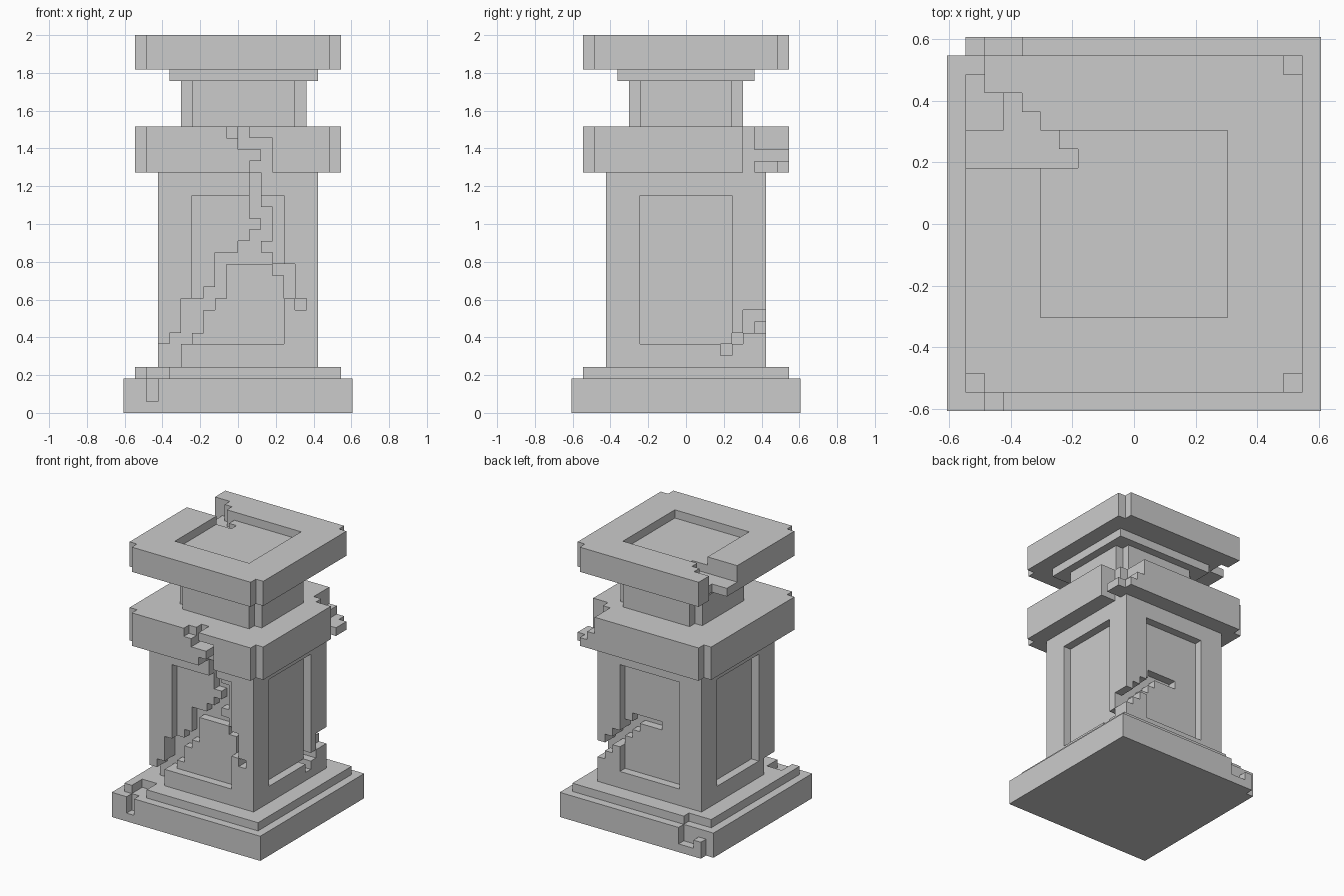
import bpy, bmesh
from itertools import product

if "Cube" in bpy.data.objects:
    bpy.data.objects.remove(bpy.data.objects["Cube"])

U = 2 / 33          # block size
parts = {}          # part name -> set of filled cells


def box(x0, x1, y0, y1, z0, z1):
    return set(product(range(x0, x1), range(y0, y1), range(z0, z1)))


def slab(h, z0, z1, notch=False, dx=0):
    """Square slab of half width h; notch trims the four corners, dx widens +x."""
    cells = box(-h, h + dx, -h, h, z0, z1)
    if notch:
        for x, y in product((-h, h + dx - 1), (-h, h - 1)):
            cells -= box(x, x + 1, y, y + 1, z0, z1)
    return cells


def cut(name, *boxes):
    for b in boxes:
        parts[name] -= box(*b)


# Stacked parts from the ground up
parts["base"] = slab(10, 0, 3)
parts["base_step"] = slab(9, 3, 4)
parts["shaft"] = slab(7, 4, 21)
parts["collar"] = slab(9, 21, 25, True)
parts["neck"] = slab(5, 25, 29, True, 1)
parts["neck_lip"] = slab(6, 29, 30, False, 1)
parts["cap"] = slab(9, 30, 33, True)

# Recessed panels on the four shaft sides and the cap top
cut("shaft", (-4, 4, -7, -6, 6, 19), (-4, 4, 6, 7, 6, 19),
    (-7, -6, -4, 4, 6, 19), (6, 7, -4, 4, 6, 19))
cut("cap", (-5, 5, -5, 5, 32, 33))

# Front crack in the shaft: x0, x1, z0, z1
for x0, x1, z0, z1 in [(1, 2, 18, 21), (1, 3, 17, 18), (2, 3, 16, 17), (1, 3, 15, 16),
                       (0, 2, 14, 15), (-2, 3, 13, 14), (3, 5, 12, 13), (4, 5, 10, 12),
                       (5, 6, 9, 10), (-2, -1, 11, 13), (-3, -1, 10, 11), (-5, -2, 9, 10),
                       (-5, -3, 7, 9), (-6, -4, 6, 7), (-7, -5, 4, 6)]:
    cut("shaft", (x0, x1, -7, -5, z0, z1))

# Front crack in the collar, step and base
cut("collar", (-1, 0, -9, -8, 24, 25), (0, 1, -9, -7, 24, 25), (0, 3, -9, -7, 23, 24),
    (2, 3, -9, -7, 22, 23), (1, 3, -9, -7, 21, 22))
cut("base_step", (-8, -6, -9, -7, 3, 4))
cut("base", (-8, -7, -10, -9, 1, 3))

# Crack around the back right edge of the shaft
cut("shaft", (5, 7, 3, 4, 5, 6), (5, 7, 4, 5, 6, 7), (5, 7, 5, 6, 7, 8), (6, 7, 6, 7, 7, 9),
    (5, 7, 5, 7, 8, 9), (4, 6, 5, 7, 9, 10), (3, 5, 5, 7, 10, 11), (2, 4, 5, 7, 11, 12),
    (-1, 3, 5, 7, 12, 13))

# Broken back right corner of the collar
cut("collar", (7, 9, 5, 9, 22, 25), (6, 9, 6, 9, 23, 25), (7, 9, 5, 6, 21, 22))

# Broken back left corner of the cap
cut("cap", (-9, -8, 5, 9, 30, 33), (-9, -3, 3, 4, 31, 33), (-9, -4, 4, 5, 31, 33),
    (-8, -5, 5, 6, 31, 33), (-8, -6, 6, 7, 31, 33), (-8, -7, 5, 7, 30, 31))

# Broken back left corner of the base
cut("base_step", (-9, -6, 8, 9, 3, 4))
cut("base", (-10, -9, 9, 10, 0, 3), (-8, -6, 9, 10, 1, 3), (-9, -8, 9, 10, 2, 3))

# Turn the exposed block sides of every part into clean flat faces
everything = set().union(*parts.values())
for name, cells in parts.items():
    bm = bmesh.new()
    verts = {}

    def vert(p):
        if p not in verts:
            verts[p] = bm.verts.new((p[0] * U, p[1] * U, p[2] * U))
        return verts[p]

    for c in sorted(cells):
        for axis, side in product(range(3), (0, 1)):
            near = list(c)
            near[axis] += 2 * side - 1
            if tuple(near) in everything:
                continue
            a, b = (axis + 1) % 3, (axis + 2) % 3
            loop = []
            for i, j in ((0, 0), (1, 0), (1, 1), (0, 1)):
                p = list(c)
                p[axis] += side
                p[a] += i
                p[b] += j
                loop.append(vert(tuple(p)))
            bm.faces.new(loop if side else loop[::-1])
    bmesh.ops.dissolve_limit(bm, angle_limit=0.01, verts=bm.verts, edges=bm.edges)
    mesh = bpy.data.meshes.new(name)
    bm.to_mesh(mesh)
    bm.free()
    bpy.context.collection.objects.link(bpy.data.objects.new(name, mesh))
